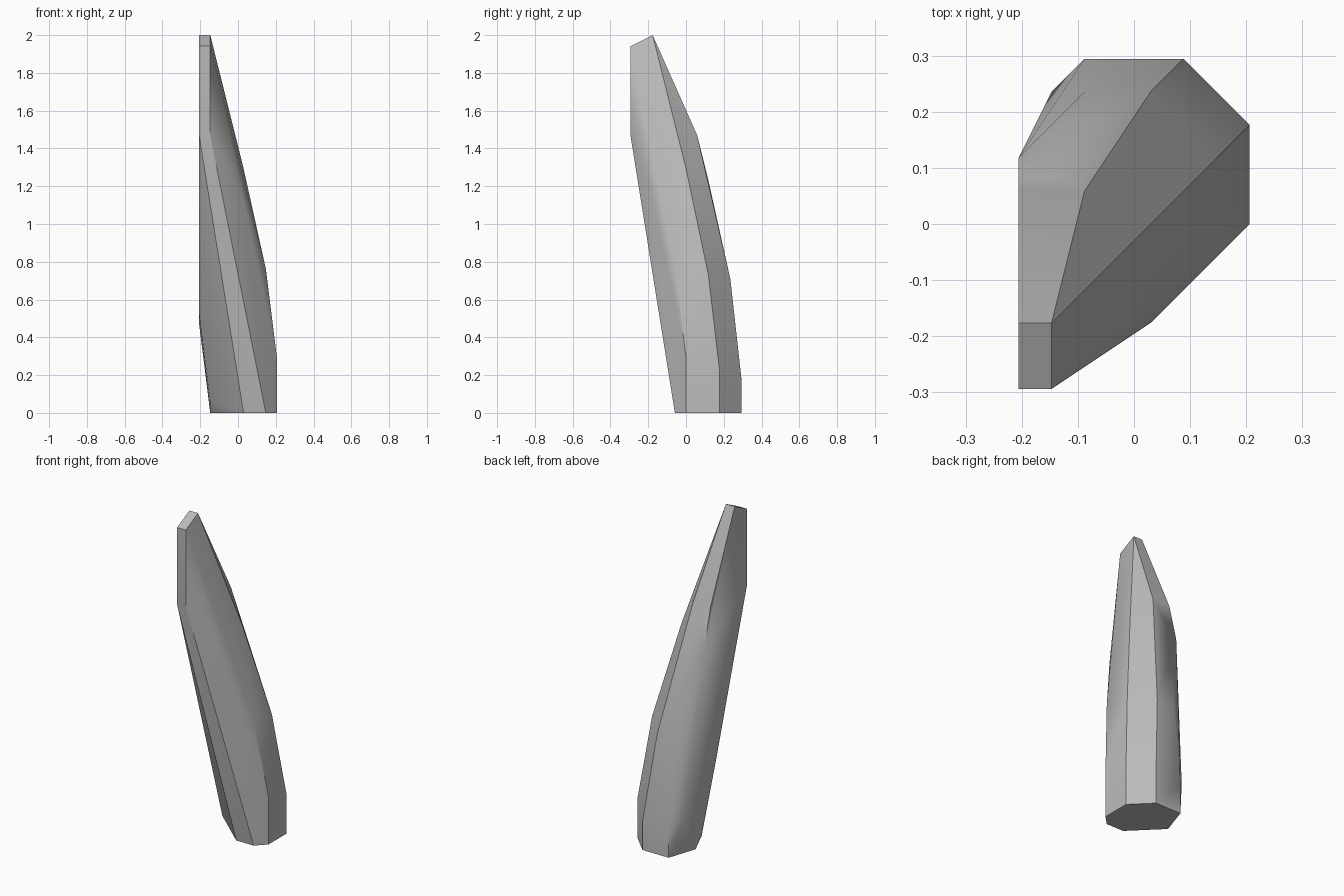
import bpy
import bmesh
import math

cube = bpy.data.objects.get("Cube")
if cube:
    bpy.data.objects.remove(cube, do_unlink=True)

# Stone colour
stone = bpy.data.materials.new("stone_grey")
stone.use_nodes = True
grey = (0.5, 0.5, 0.5, 1)
stone.diffuse_color = grey
stone.node_tree.nodes["Principled BSDF"].inputs["Base Color"].default_value = grey

# Grid steps: the shard is chiselled on a regular lattice
STEP = 2 / 68
LAYER = 2 / 34

# Corner groups of the leaning shard, as (x, y, layer)
foot = [(7, 0, 0), (7, 6, 0), (3, 10, 0), (-3, 10, 0),
        (-5, 4, 0), (1, -2, 0), (5, -2, 0)]
lower_left = [(-5, 2, 1), (-5, 8, 4), (-7, 0, 9), (-7, 4, 8)]
lower_right = [(7, 0, 5), (7, 6, 4), (5, 4, 12.5), (5, -2, 13)]
back = [(3, 10, 3), (-3, 10, 3), (1, 8, 12), (-3, 8, 12)]
shoulder = [(1, 0, 22), (1, -6, 19), (-7, 4, 21), (-7, 2, 25), (-3, 2, 25)]
tip = [(x, y, z) for x in (-7, -5) for y, z in ((-10, 25), (-10, 33), (-6, 34))]

# Wrap the corners in a faceted skin
bm = bmesh.new()
for x, y, z in foot + lower_left + lower_right + back + shoulder + tip:
    bm.verts.new((x * STEP, y * STEP, z * LAYER))
hull = bmesh.ops.convex_hull(bm, input=bm.verts[:])
loose = {g for g in hull["geom_interior"] + hull["geom_unused"]
         if isinstance(g, bmesh.types.BMVert)}
bmesh.ops.delete(bm, geom=list(loose), context="VERTS")
bmesh.ops.dissolve_limit(bm, angle_limit=math.radians(1),
                         verts=bm.verts[:], edges=bm.edges[:])
bmesh.ops.recalc_face_normals(bm, faces=bm.faces[:])

mesh = bpy.data.meshes.new("stone_shard")
bm.to_mesh(mesh)
bm.free()
mesh.materials.append(stone)
shard = bpy.data.objects.new("stone_shard", mesh)
bpy.context.collection.objects.link(shard)

# Soft facets with crisp ridges
bpy.ops.object.select_all(action="DESELECT")
shard.select_set(True)
bpy.context.view_layer.objects.active = shard
bpy.ops.object.shade_smooth_by_angle(angle=math.radians(30))
